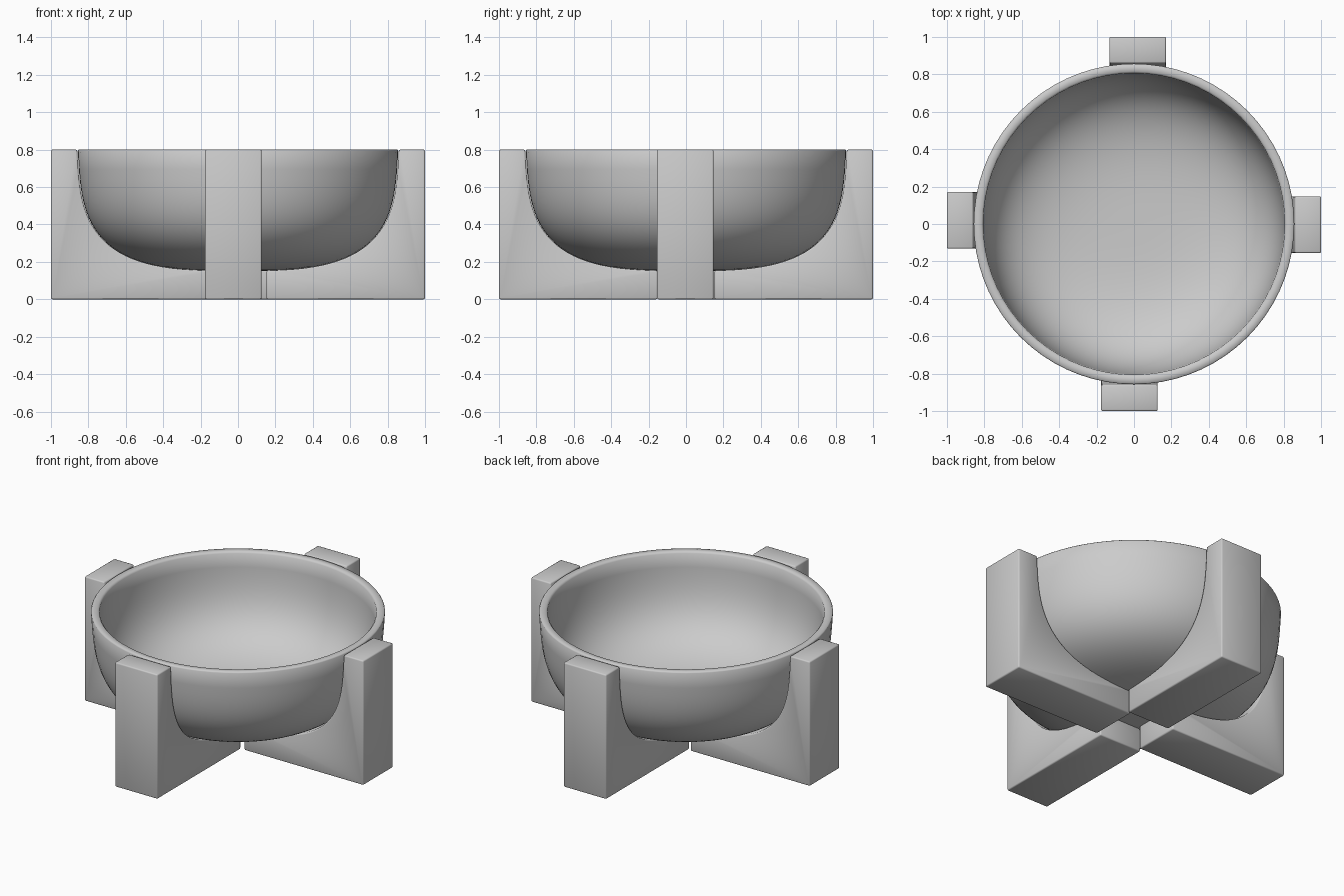
import bpy, bmesh, math
from mathutils import Matrix

if "Cube" in bpy.data.objects:
    bpy.data.objects.remove(bpy.data.objects["Cube"])

RIM_Z = 0.8
N = 3.3       # squareness of the bowl curve
DRAFT = 0.05  # inward slope of the wall


def arc(radius, depth, steps, start=0.0):
    """Squarish quarter curve from the centre bottom (start radius) out to the rim."""
    start += DRAFT * depth if start else 0.0
    a0 = math.asin((start / radius) ** (N / 2))
    pts = []
    for i in range(steps + 1):
        a = a0 + (math.pi / 2 - a0) * i / steps
        r = radius * math.sin(a) ** (2 / N)
        d = depth * max(math.cos(a), 0.0) ** (2 / N)
        # Draft fades out towards the centre so the curve stays closed there
        pts.append((r - DRAFT * d * min(1.0, r / 0.18), RIM_Z - d))
    pts[-1] = (radius, RIM_Z)
    return pts


def finish(name, bm, angle):
    bmesh.ops.recalc_face_normals(bm, faces=bm.faces)
    mesh = bpy.data.meshes.new(name)
    bm.to_mesh(mesh)
    bm.free()
    obj = bpy.data.objects.new(name, mesh)
    bpy.context.collection.objects.link(obj)
    bpy.ops.object.select_all(action='DESELECT')
    obj.select_set(True)
    bpy.context.view_layer.objects.active = obj
    bpy.ops.object.shade_smooth_by_angle(angle=math.radians(angle))
    return obj


# Bowl: outer wall, softened rim and inner wall spun round z
outer = arc(0.857, 0.65, 32)
inner = arc(0.808, 0.60, 32)
outer[-1] = (0.857, 0.793)
inner[-1] = (0.806, 0.790)
profile = outer + [(0.852, RIM_Z), (0.816, RIM_Z)] + inner[::-1]
bm = bmesh.new()
verts = [bm.verts.new((r, 0, z)) for r, z in profile]
edges = [bm.edges.new(pair) for pair in zip(verts, verts[1:])]
bmesh.ops.spin(bm, geom=verts + edges, axis=(0, 0, 1), cent=(0, 0, 0),
               steps=72, angle=math.tau)
bmesh.ops.remove_doubles(bm, verts=bm.verts, dist=0.0005)
finish("bowl", bm, 60)


# Legs: cradle profile extruded across its width, then turned into place
def leg(name, turn, shift, width=0.303):
    bm = bmesh.new()
    outline = [(1.0, RIM_Z), (1.0, 0.0), (0.152, 0.0)]
    outline += arc(0.860, 0.648, 24, start=0.152)
    face = bm.faces.new([bm.verts.new((x, shift - width / 2, z)) for x, z in outline])
    ext = bmesh.ops.extrude_face_region(bm, geom=[face])
    moved = [v for v in ext["geom"] if isinstance(v, bmesh.types.BMVert)]
    bmesh.ops.translate(bm, verts=moved, vec=(0, width, 0))
    # The extruded copy leaves the first cap in place only if it is a boundary
    bm.transform(Matrix.Rotation(math.radians(turn), 4, 'Z'))
    obj = finish(name, bm, 180)
    bevel = obj.modifiers.new("soft_edges", 'BEVEL')
    bevel.width = 0.008
    bevel.segments = 2
    bevel.limit_method = 'ANGLE'
    bevel.angle_limit = math.radians(40)


for name, turn, shift in (("right_leg", 0, -0.004), ("back_leg", 90, -0.02),
                          ("left_leg", 180, -0.02), ("front_leg", 270, -0.025)):
    leg(name, turn, shift)
